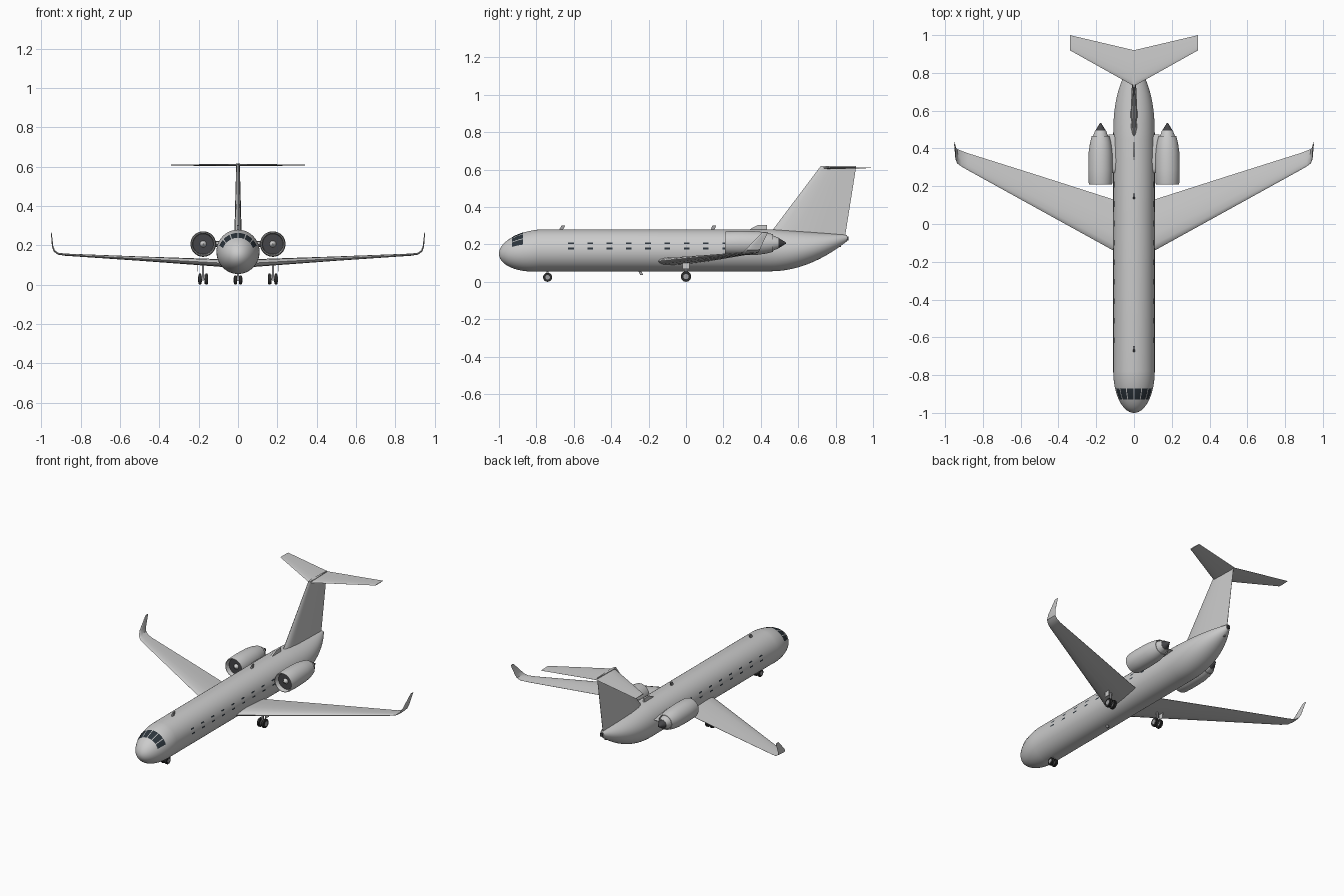
import bpy, bmesh, math
from mathutils import Vector, Matrix

cube = bpy.data.objects.get("Cube")
if cube:
    bpy.data.objects.remove(cube)


def material(name, r, g, b):
    m = bpy.data.materials.new(name)
    m.use_nodes = True
    m.diffuse_color = (r, g, b, 1)
    m.node_tree.nodes["Principled BSDF"].inputs["Base Color"].default_value = (r, g, b, 1)
    return m


PAINT = material("light grey paint", 0.6, 0.6, 0.6)
GLASS = material("dark glass", 0.025, 0.035, 0.045)
RUBBER = material("black rubber", 0.025, 0.025, 0.025)
METAL = material("dark metal", 0.06, 0.06, 0.065)
STEEL = material("grey steel", 0.35, 0.35, 0.36)


def finish(name, bm, mat, mirror=False, angle=35):
    bmesh.ops.recalc_face_normals(bm, faces=bm.faces)
    mesh = bpy.data.meshes.new(name)
    bm.to_mesh(mesh)
    bm.free()
    mesh.materials.append(mat)
    ob = bpy.data.objects.new(name, mesh)
    bpy.context.collection.objects.link(ob)
    bpy.ops.object.select_all(action='DESELECT')
    ob.select_set(True)
    bpy.context.view_layer.objects.active = ob
    bpy.ops.object.shade_smooth_by_angle(angle=math.radians(angle))
    if mirror:
        ob.modifiers.new("Mirror", 'MIRROR').use_mirror_merge = False
    return ob


def skin(name, rings, mat, mirror=False, caps=True, angle=35):
    """Surface through a row of closed rings."""
    bm = bmesh.new()
    rows = [[bm.verts.new(p) for p in ring] for ring in rings]
    for a, b in zip(rows, rows[1:]):
        for i in range(len(a)):
            j = (i + 1) % len(a)
            bm.faces.new((a[i], a[j], b[j], b[i]))
    if caps:
        bm.faces.new(rows[0])
        bm.faces.new(rows[-1])
    return finish(name, bm, mat, mirror, angle)


def airfoil(le, te, normal, thick):
    le, te, n = Vector(le), Vector(te), Vector(normal).normalized()
    half = [(0.03, 0.22), (0.12, 0.42), (0.32, 0.5), (0.65, 0.32)]
    shape = [(0, 0)] + half + [(1, 0.03), (1, -0.03)] + [(c, -h) for c, h in reversed(half)]
    return [le + (te - le) * c + n * h * thick for c, h in shape]


def lathe(name, profile, x, z, mat, caps=False):
    """Revolve (y, radius) pairs about a lengthwise axis."""
    turn = [i * math.tau / 40 for i in range(40)]
    rings = [[(x + r * math.cos(a), y, z + r * math.sin(a)) for a in turn] for y, r in profile]
    return skin(name, rings, mat, True, caps)


def block(name, lo, hi, mat, mirror=False, shear=0):
    """Box whose upper face can slide along y."""
    (x0, y0, z0), (x1, y1, z1) = lo, hi
    rings = [[(x0, y0 + s, z), (x1, y0 + s, z), (x1, y1 + s, z), (x0, y1 + s, z)]
             for z, s in ((z0, 0), (z1, shear))]
    return skin(name, rings, mat, mirror)


# Fuselage surface: rounded nose, straight barrel, upswept tail
def hull(y, a, grow=1.0):
    top, bottom, width = 0.28, 0.056, 0.11
    if y < -0.78:
        t = (y + 1) / 0.22
        f = math.sqrt(max(0, 1 - (1 - t) ** 2))
        mid = 0.15 + 0.018 * t
        top, bottom, width = mid + 0.112 * f, mid - 0.112 * f, 0.11 * f
    elif y > 0.45:
        s = (y - 0.45) / 0.41
        top, bottom = 0.28 - 0.03 * s ** 1.2, 0.056 + 0.16 * s ** 2
        width = 0.11 - 0.097 * s ** 2.7
    mid, h = (top + bottom) / 2, (top - bottom) / 2
    return (width * grow * math.sin(a), y, mid + h * grow * math.cos(a))


nose_y = [-0.78 - 0.2199 * math.cos(i * math.pi / 36) for i in range(19)]
tail_y = [0.45 + 0.41 * i / 14 for i in range(15)]
skin("fuselage", [[hull(y, i * math.tau / 48) for i in range(48)] for y in nose_y + tail_y], PAINT)
block("tail_light", (-0.008, 0.855, 0.222), (0.008, 0.868, 0.242), METAL)
block("tail_skid", (-0.004, 0.80, 0.185), (0.004, 0.83, 0.215), STEEL)


# Windows as thin plates following the hull
def plates(name, patches):
    bm = bmesh.new()
    n = 5
    for y0, y1, a0, a1 in patches:
        grid = [[bm.verts.new(hull(y0 + (y1 - y0) * i / n, math.radians(a0 + (a1 - a0) * j / n), 1.015))
                 for j in range(n + 1)] for i in range(n + 1)]
        for i in range(n):
            for j in range(n):
                bm.faces.new((grid[i][j], grid[i + 1][j], grid[i + 1][j + 1], grid[i][j + 1]))
    finish(name, bm, GLASS, True)


plates("cockpit_windows", [(-0.93, -0.872, a, b) for a, b in ((1.5, 22), (25, 46), (49, 68))])
plates("cabin_windows", [(y - 0.015, y + 0.015, a - 2.2, a + 2.2)
                         for y in [-0.615 + 0.103 * i for i in range(9)] for a in (70.5, 85)])

# Wings with upturned tips: leading edge y, trailing edge y, x, z, thickness
stations = [(0.03, -0.185, 0.105, 0.108, 0.044), (0.11, -0.14, 0.13, 0.112, 0.038),
            (0.50, 0.075, 0.255, 0.133, 0.022), (0.88, 0.285, 0.375, 0.153, 0.011),
            (0.915, 0.305, 0.388, 0.158, 0.010), (0.935, 0.32, 0.396, 0.172, 0.009),
            (0.943, 0.34, 0.405, 0.195, 0.007), (0.95, 0.41, 0.438, 0.265, 0.004)]
rings = []
for i, (x, le, te, z, th) in enumerate(stations):
    p, q = stations[max(i - 1, 0)], stations[min(i + 1, len(stations) - 1)]
    rings.append(airfoil((x, le, z), (x, te, z), (p[3] - q[3], 0, q[0] - p[0]), th))
skin("wing", rings, PAINT, True)

# Fin and high tailplane
skin("fin", [airfoil((0, le, z), (0, te, z), (1, 0, 0), th) for le, te, z, th in
             ((0.435, 0.85, 0.24, 0.038), (0.72, 0.91, 0.618, 0.018))], PAINT)
skin("tailplane", [airfoil((x, le, 0.609), (x, te, 0.609), (0, 0, 1), th) for x, le, te, th in
                   ((-0.34, 0.92, 1.0, 0.005), (0, 0.73, 0.92, 0.012), (0.34, 0.92, 1.0, 0.005))], PAINT)

# Engines on short pylons
EX, EZ = 0.177, 0.207
lathe("engine_cowl", [(0.25, 0.051), (0.218, 0.053), (0.208, 0.057), (0.208, 0.06), (0.22, 0.063),
                      (0.29, 0.065), (0.38, 0.063), (0.43, 0.056), (0.465, 0.047),
                      (0.465, 0.044), (0.43, 0.043)], EX, EZ, PAINT)
lathe("engine_fan", [(0.236, 0.053), (0.243, 0.053)], EX, EZ, METAL, True)
lathe("engine_spinner", [(0.218, 0.002), (0.224, 0.01), (0.24, 0.019)], EX, EZ, PAINT, True)
lathe("engine_exhaust", [(0.43, 0.045), (0.465, 0.04), (0.495, 0.029)], EX, EZ, PAINT, True)
lathe("exhaust_cone", [(0.494, 0.028), (0.535, 0.003)], EX, EZ, METAL, True)
skin("engine_pylon", [airfoil((x, 0.27, EZ), (x, 0.475, EZ), (0, 0, 1), 0.03)
                      for x in (0.07, 0.135)], PAINT, True)


# Landing gear
def wheel(name, x, y, r, width):
    for part, rad, w, mat in (("tyre", r, width, RUBBER), ("hub", r * 0.5, width + 0.002, STEEL)):
        bm = bmesh.new()
        place = Matrix.Translation((x, y, r)) @ Matrix.Rotation(math.pi / 2, 4, 'Y')
        bmesh.ops.create_cone(bm, cap_ends=True, segments=28, radius1=rad, radius2=rad,
                              depth=w, matrix=place)
        if part == "tyre":
            rims = [e for e in bm.edges if len(e.link_faces) == 2 and e.calc_face_angle() > 1]
            bmesh.ops.bevel(bm, geom=rims, offset=0.003, segments=2, affect='EDGES')
        finish(name + "_" + part, bm, mat, True)


wheel("nose_wheel", 0.0135, -0.74, 0.024, 0.016)
wheel("main_inner_wheel", 0.161, 0.0, 0.028, 0.017)
wheel("main_outer_wheel", 0.193, 0.0, 0.028, 0.017)
block("nose_strut", (-0.004, -0.745, 0.02), (0.004, -0.735, 0.075), STEEL)
block("main_strut", (0.172, -0.006, 0.022), (0.182, 0.006, 0.12), STEEL, True)
block("main_axle", (0.155, -0.004, 0.024), (0.199, 0.004, 0.032), STEEL, True)
block("main_gear_door", (0.205, -0.018, 0.068), (0.208, 0.018, 0.115), PAINT, True)

# Blade aerials and dorsal inlet
block("front_aerial", (-0.004, -0.68, 0.275), (0.004, -0.66, 0.301), STEEL, shear=0.015)
block("rear_aerial", (-0.004, 0.13, 0.275), (0.004, 0.15, 0.301), STEEL, shear=0.012)
block("belly_aerial", (-0.004, -0.245, 0.036), (0.004, -0.228, 0.06), STEEL, shear=-0.012)
skin("dorsal_inlet", [[(x, 0.33, 0.275), (x, 0.385, 0.304), (x, 0.432, 0.304), (x, 0.432, 0.275)]
                      for x in (-0.006, 0.006)], PAINT)
